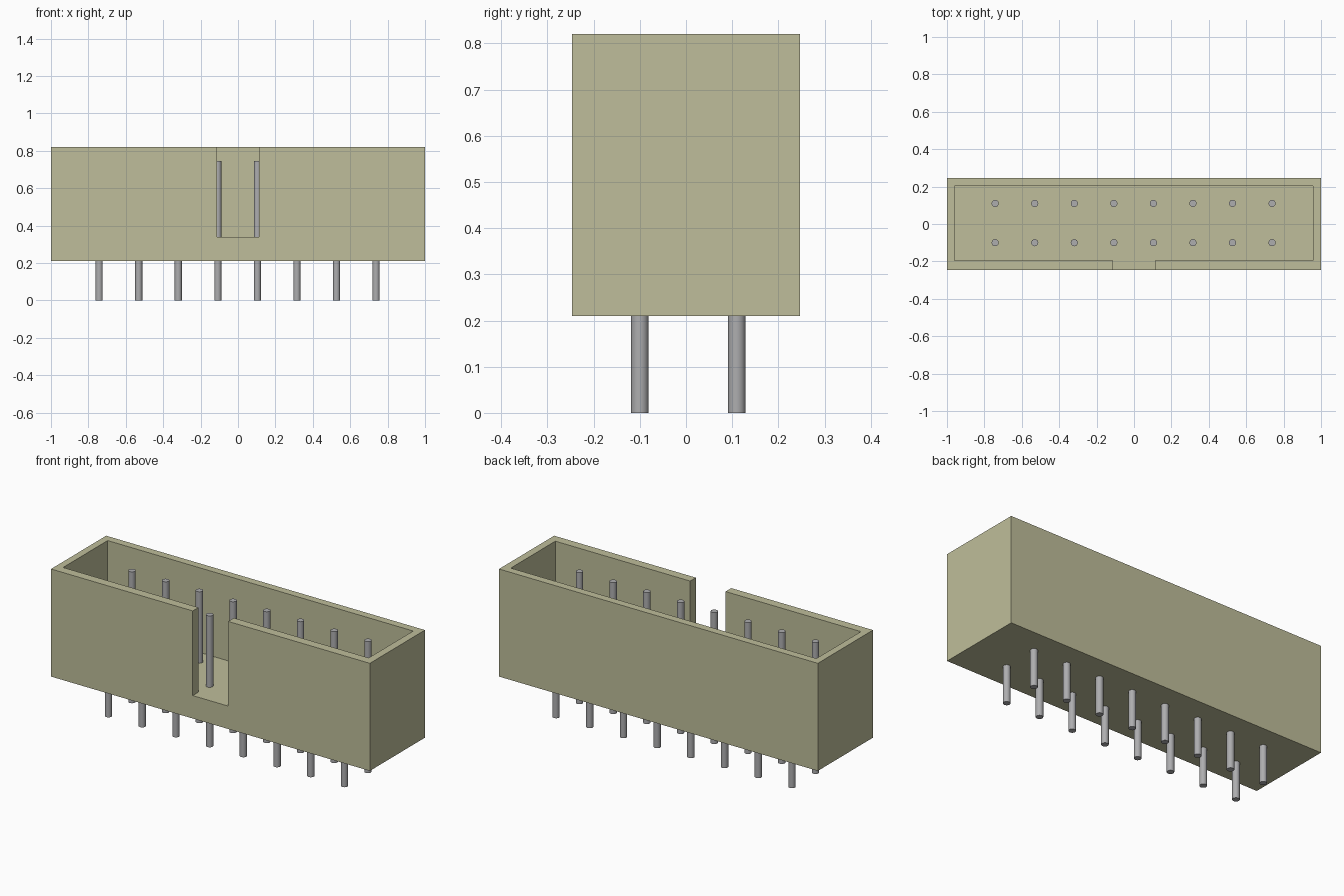
import bpy
import bmesh
import math
from mathutils import Matrix, Vector

cube = bpy.data.objects.get("Cube")
if cube:
    bpy.data.objects.remove(cube, do_unlink=True)


def material(name, color, metallic=0.0, roughness=0.6):
    m = bpy.data.materials.new(name)
    m.use_nodes = True
    m.diffuse_color = (*color, 1)
    bsdf = m.node_tree.nodes["Principled BSDF"]
    bsdf.inputs["Base Color"].default_value = (*color, 1)
    bsdf.inputs["Metallic"].default_value = metallic
    bsdf.inputs["Roughness"].default_value = roughness
    return m


def add_object(name, bm, mat=None):
    mesh = bpy.data.meshes.new(name)
    bm.to_mesh(mesh)
    bm.free()
    ob = bpy.data.objects.new(name, mesh)
    bpy.context.collection.objects.link(ob)
    if mat:
        mesh.materials.append(mat)
    return ob


def box(name, lo, hi, mat=None):
    lo, hi = Vector(lo), Vector(hi)
    bm = bmesh.new()
    bmesh.ops.create_cube(bm, size=1, matrix=Matrix.Translation((lo + hi) / 2)
                          @ Matrix.Diagonal((*(hi - lo), 1)))
    return add_object(name, bm, mat)


def cut(target, cutter):
    """Subtract the cutter, apply the result, and discard the cutter."""
    cutter.hide_render = True
    mod = target.modifiers.new("cut", 'BOOLEAN')
    mod.operation = 'DIFFERENCE'
    mod.solver = 'EXACT'
    mod.object = cutter
    bpy.context.view_layer.objects.active = target
    bpy.ops.object.modifier_apply(modifier=mod.name)
    bpy.data.objects.remove(cutter, do_unlink=True)


plastic = material("beige plastic", (0.52, 0.515, 0.325))
metal = material("grey metal", (0.42, 0.42, 0.43))

BOTTOM, FLOOR, RIM = 0.21, 0.34, 0.82

# Open-topped housing with a keying slot in the front wall
housing = box("housing", (-1, -0.247, BOTTOM), (1, 0.247, RIM), plastic)
cut(housing, box("cavity_cutter", (-0.96, -0.196, FLOOR), (0.957, 0.203, 1)))
cut(housing, box("slot_cutter", (-0.111, -0.4, FLOOR), (0.111, -0.15, 1)))

# Two rows of eight round pins passing through the floor
PITCH, RADIUS, PIN_TOP = 0.2115, 0.019, 0.745
for row, y in (("front", -0.1), ("back", 0.11)):
    for i in range(8):
        bm = bmesh.new()
        bmesh.ops.create_cone(bm, cap_ends=True, segments=24, radius1=RADIUS,
                              radius2=RADIUS, depth=PIN_TOP,
                              matrix=Matrix.Translation((-0.002 + (i - 3.5) * PITCH, y, PIN_TOP / 2)))
        pin = add_object(f"{row}_pin_{i + 1}", bm, metal)
        bpy.ops.object.select_all(action='DESELECT')
        pin.select_set(True)
        bpy.context.view_layer.objects.active = pin
        bpy.ops.object.shade_smooth_by_angle(angle=math.radians(30))
